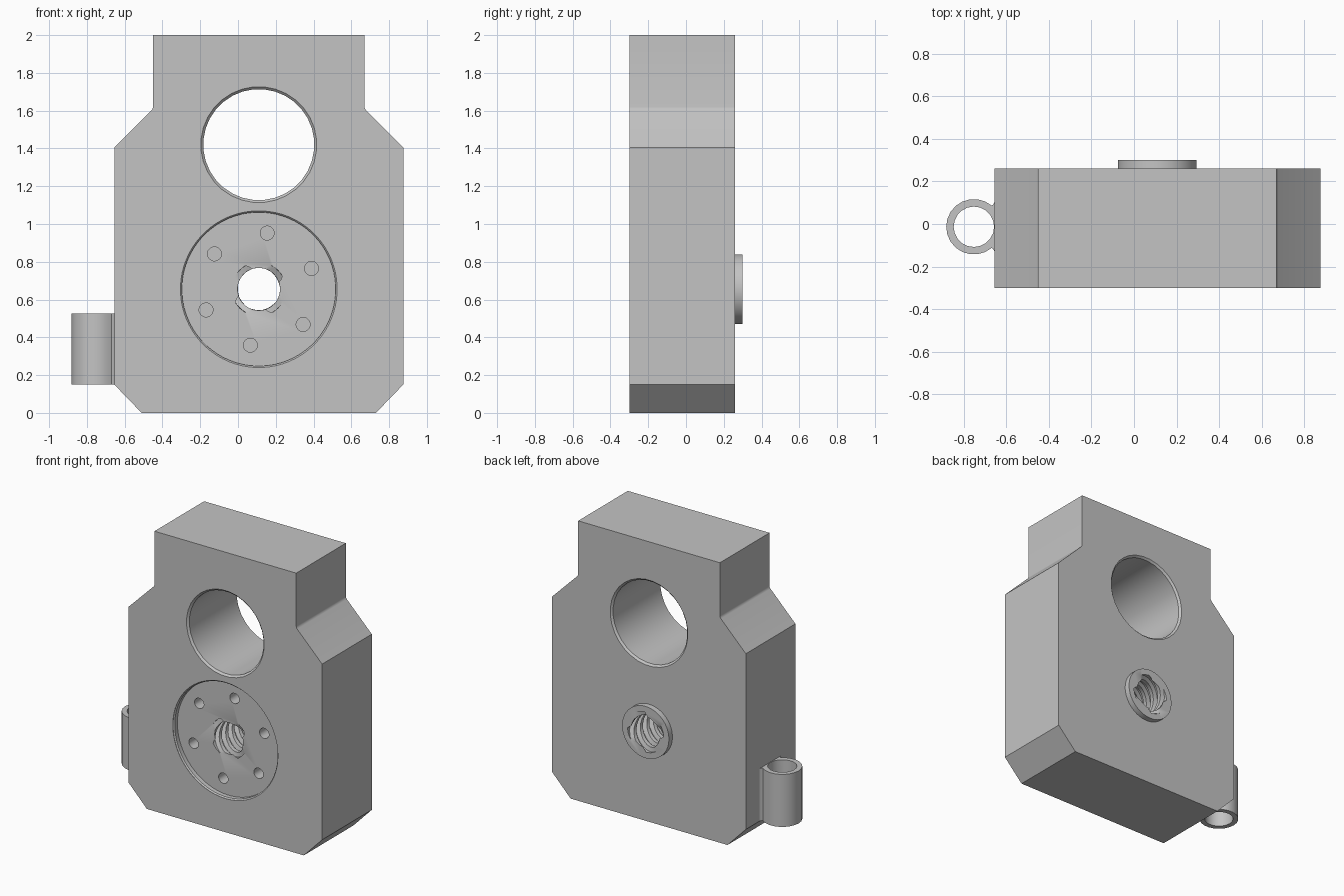
import bpy, bmesh, math

if "Cube" in bpy.data.objects:
    bpy.data.objects.remove(bpy.data.objects["Cube"])

grey = bpy.data.materials.new("plain grey")
grey.diffuse_color = (0.55, 0.55, 0.55, 1)
grey.use_nodes = True
grey.node_tree.nodes["Principled BSDF"].inputs["Base Color"].default_value = grey.diffuse_color

CX, HOLE_Z, BORE_Z = 0.11, 1.42, 0.655
FRONT, BACK = -0.30, 0.26


def loft(name, rings):
    """Solid through a list of equally long closed rings of points."""
    bm = bmesh.new()
    loops = [[bm.verts.new(p) for p in ring] for ring in rings]
    n = len(loops[0])
    for a, b in zip(loops, loops[1:]):
        for i in range(n):
            j = (i + 1) % n
            bm.faces.new((a[i], a[j], b[j], b[i]))
    bm.faces.new(loops[0])
    bm.faces.new(loops[-1])
    bmesh.ops.recalc_face_normals(bm, faces=bm.faces)
    mesh = bpy.data.meshes.new(name)
    bm.to_mesh(mesh)
    bm.free()
    mesh.materials.append(grey)
    obj = bpy.data.objects.new(name, mesh)
    bpy.context.collection.objects.link(obj)
    return obj


def lathe(name, cx, cz, profile, sides):
    """Turned solid along y from (y, radius) pairs."""
    angles = [2 * math.pi * (i + 0.5) / sides for i in range(sides)]
    return loft(name, [[(cx + r * math.cos(a), y, cz + r * math.sin(a)) for a in angles]
                       for y, r in profile])


def boolean(target, tool, operation="DIFFERENCE"):
    bpy.context.view_layer.objects.active = target
    mod = target.modifiers.new("cut", "BOOLEAN")
    mod.operation = operation
    mod.solver = "EXACT"
    mod.object = tool
    bpy.ops.object.modifier_apply(modifier=mod.name)
    bpy.data.objects.remove(tool)


def smooth(obj):
    bpy.ops.object.select_all(action="DESELECT")
    obj.select_set(True)
    bpy.context.view_layer.objects.active = obj
    bpy.ops.object.shade_smooth_by_angle(angle=math.radians(30))


# Main plate: half outline mirrored about its centre line
half = [(0.62, 0), (0.765, 0.15), (0.765, 1.405), (0.568, 1.602), (0.562, 1.61),
        (0.56, 1.62), (0.56, 2)]
outline = [(CX + x, z) for x, z in half] + [(CX - x, z) for x, z in reversed(half)]
body = loft("plate_body", [[(x, y, z) for x, z in outline] for y in (FRONT, BACK)])

# Raised boss on the back
boolean(body, lathe("boss", CX, BORE_Z, [(0.1, 0.185), (0.30, 0.185)], 48), "UNION")

# Large through hole with chamfered rims
boolean(body, lathe("large_hole", CX, HOLE_Z,
                    [(FRONT - 0.02, 0.327), (FRONT + 0.013, 0.294),
                     (BACK - 0.013, 0.294), (BACK + 0.02, 0.327)], 32))

# Shallow round recess on the front
boolean(body, lathe("recess", CX, BORE_Z,
                    [(FRONT - 0.02, 0.415), (FRONT + 0.002, 0.415),
                     (FRONT + 0.01, 0.407), (FRONT + 0.04, 0.407)], 72))

# Ring of six blind screw holes
for k in range(6):
    a = math.radians(81.5 + 60 * k)
    boolean(body, lathe("screw_hole", CX + 0.3 * math.cos(a), BORE_Z + 0.3 * math.sin(a),
                        [(FRONT, 0.037), (FRONT + 0.14, 0.037)], 20))

# Four-start threaded bore: lobed section twisted along y
section = [(0, 0.113), (12, 0.113), (24, 0.113), (36, 0.113),
           (46, 0.143), (58, 0.143), (70, 0.143), (80, 0.143)]
rings = []
layers = 50
for i in range(layers + 1):
    y = -0.29 + 0.62 * i / layers
    twist = -(y / 0.29) * 360 + 20
    rings.append([(CX + r * math.cos(math.radians(90 * q + d + twist)), y,
                   BORE_Z + r * math.sin(math.radians(90 * q + d + twist)))
                  for q in range(4) for d, r in section])
boolean(body, loft("threaded_bore", rings))
smooth(body)

# Side tube with short webs joining it to the plate
TX, TY, Z0, Z1 = -0.752, -0.013, 0.15, 0.525
arc = [math.radians(50 + 260 * i / 16) for i in range(17)]
tube_outline = [(TX + 0.13 * math.cos(a), TY + 0.13 * math.sin(a)) for a in arc]
tube_outline = [(-0.652, TY + 0.122), (-0.662, TY + 0.104)] + tube_outline \
    + [(-0.662, TY - 0.104), (-0.652, TY - 0.122)]
tube = loft("side_tube", [[(x, y, z) for x, y in tube_outline] for z in (Z0, Z1)])
circle = [2 * math.pi * i / 20 for i in range(20)]
boolean(tube, loft("tube_hole", [[(TX + 0.095 * math.cos(a), TY + 0.095 * math.sin(a), z)
                                  for a in circle] for z in (Z0 - 0.1, Z1 + 0.1)]))
smooth(tube)
